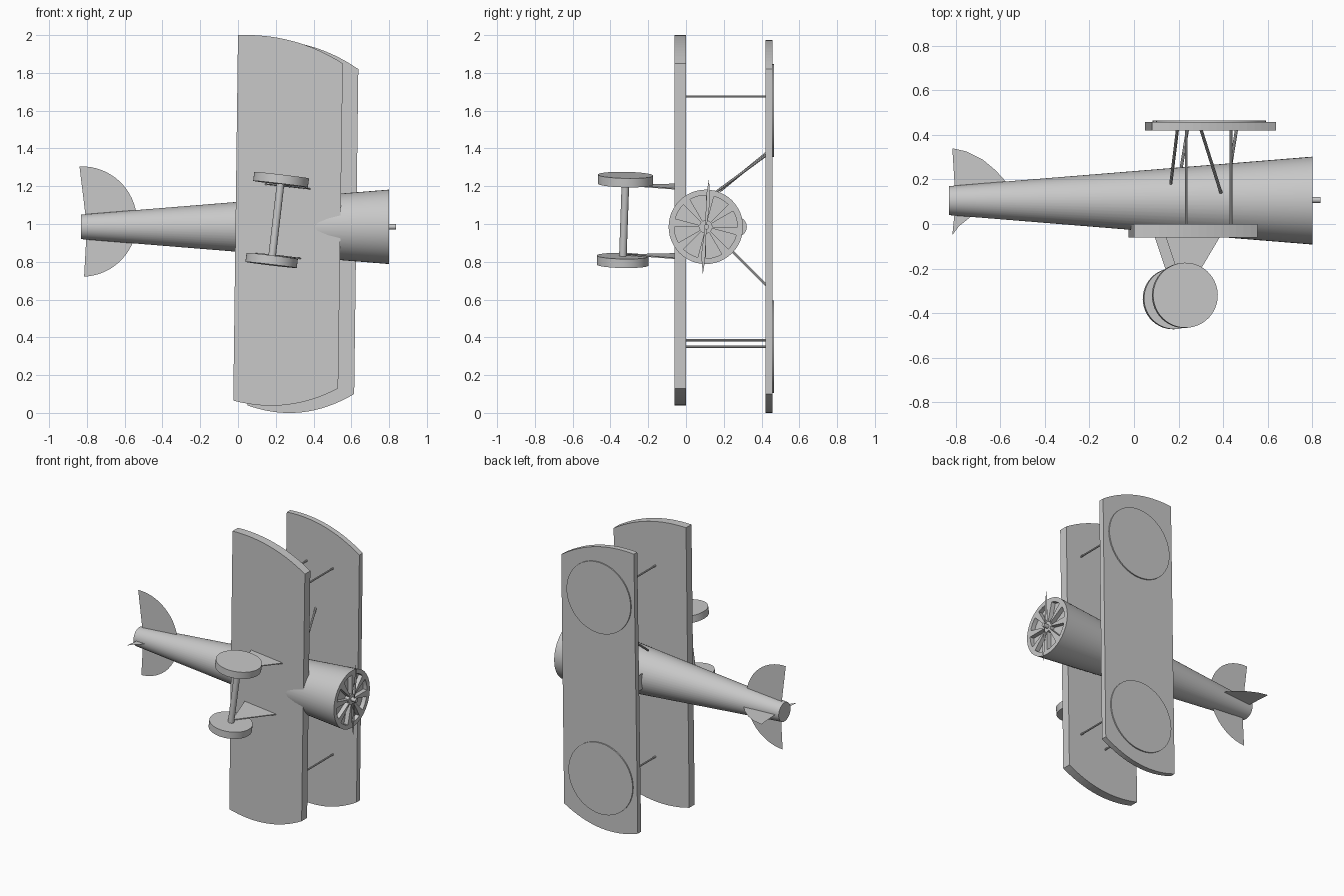
import bpy, bmesh, math
from mathutils import Vector

if "Cube" in bpy.data.objects:
    bpy.data.objects.remove(bpy.data.objects["Cube"])

grey = bpy.data.materials.new("plain_grey")
grey.diffuse_color = (0.58, 0.58, 0.58, 1)
grey.use_nodes = True
grey.node_tree.nodes["Principled BSDF"].inputs["Base Color"].default_value = grey.diffuse_color


def finish(name, bm, smooth=False):
    bmesh.ops.recalc_face_normals(bm, faces=bm.faces)
    me = bpy.data.meshes.new(name)
    bm.to_mesh(me)
    bm.free()
    me.materials.append(grey)
    ob = bpy.data.objects.new(name, me)
    bpy.context.collection.objects.link(ob)
    if smooth:
        bpy.ops.object.select_all(action='DESELECT')
        ob.select_set(True)
        bpy.context.view_layer.objects.active = ob
        bpy.ops.object.shade_smooth_by_angle(angle=math.radians(35))
    return ob


def sheet(name, pts, extrude=None):
    """Flat outline, optionally extruded along a vector."""
    bm = bmesh.new()
    f = bm.faces.new([bm.verts.new(p) for p in pts])
    if extrude:
        r = bmesh.ops.extrude_face_region(bm, geom=[f], use_keep_orig=True)
        vs = [v for v in r["geom"] if isinstance(v, bmesh.types.BMVert)]
        bmesh.ops.translate(bm, verts=vs, vec=extrude)
    return finish(name, bm)


def rod(name, a, b, r, seg=8):
    a, b = Vector(a), Vector(b)
    bm = bmesh.new()
    bmesh.ops.create_cone(bm, cap_ends=True, segments=seg, radius1=r, radius2=r, depth=(b - a).length)
    bm.transform((b - a).to_track_quat('Z', 'Y').to_matrix().to_4x4())
    bmesh.ops.translate(bm, verts=bm.verts, vec=(a + b) / 2)
    return finish(name, bm, True)


def curve(a, m, c, n=16):
    """Points of a smooth bow from a through m to c."""
    a, m, c = Vector(a), Vector(m), Vector(c)
    k = 2 * m - (a + c) / 2
    return [a * (1 - t) ** 2 + k * 2 * t * (1 - t) + c * t * t for t in [i / n for i in range(n + 1)]]


def wing(name, top, bottom, y0, y1):
    pts = [(p.x, y0, p.y) for p in curve(*top) + curve(*bottom)]
    return sheet(name, pts, (0, y1 - y0, 0))


# wings with bowed tips
wing("lower_wing", [(0, 2.0), (.29, 1.968), (.555, 1.85)],
     [(.53, .13), (.26, .043), (-.025, .065)], -.06, 0)
wing("upper_wing", [(.08, 1.97), (.37, 1.945), (.637, 1.82)],
     [(.615, .10), (.335, .003), (.05, .04)], .42, .457)

# round markings on the upper wing
for i, (x, z) in enumerate([(.345, 1.60), (.33, .35)]):
    rod(f"wing_disc_{i}", (x, .456, z), (x, .465, z), .246, 48)

# fuselage: tapered tube with eight pockets in the nose face
CY, CZ, SEG = .105, .985, 48
bm = bmesh.new()
rings = []
for x, r in [(-.83, .065), (.80, .197), (.80, .167), (.80, .035)]:
    rings.append([bm.verts.new((x, CY + r * math.cos(2 * math.pi * i / SEG),
                                CZ + r * math.sin(2 * math.pi * i / SEG))) for i in range(SEG)])
bm.faces.new(rings[0])
bm.faces.new(rings[-1])
wedges = []
for k in range(3):
    for i in range(SEG):
        j = (i + 1) % SEG
        f = bm.faces.new((rings[k][i], rings[k][j], rings[k + 1][j], rings[k + 1][i]))
        if k == 2 and i % 6 < 4:
            wedges.append(f)
r = bmesh.ops.extrude_face_region(bm, geom=wedges)
bmesh.ops.translate(bm, verts=[v for v in r["geom"] if isinstance(v, bmesh.types.BMVert)], vec=(-.03, 0, 0))
bmesh.ops.delete(bm, geom=[f for f in wedges if f.is_valid], context='FACES_ONLY')
finish("fuselage", bm, True)

# propeller shaft and thin blades
rod("propeller_shaft", (.79, CY + .003, CZ), (.836, CY + .003, CZ), .014, 16)
for s in (1, -1):
    sheet(f"propeller_blade_{s}", [(.82, CY + s * dy, CZ + s * dz) for dy, dz in
                                   [(-.004, 0), (.004, 0), (.022, .13), (.022, .18), (.016, .25), (.004, .18)]])

# windshield: rounded pane
sheet("windshield", [(.165, .20, CZ + .055)] +
      [(.165, .265 + .057 * math.sin(a), CZ + .055 * math.cos(a))
       for a in [math.pi * i / 12 for i in range(13)]] + [(.165, .20, CZ - .055)])

# tailplane (half disc) and upright fin
ang = [math.radians(90 - 180 * i / 32 + 2.4) for i in range(33)]
sheet("tailplane", [(-.827 + .292 * math.cos(a), CY, 1.013 + .292 * math.sin(a)) for a in ang] + [(-.80, CY, CZ)])
sheet("tail_fin", [(x, y, CZ) for x, y in
                   [(-.815, .34), (-.75, .325), (-.68, .29), (-.62, .24), (-.57, .185), (-.56, .12),
                    (-.70, .06), (-.745, .022), (-.785, -.01), (-.815, -.05), (-.80, .10)]])

# struts between the wings
for i, (x, z) in enumerate([(.235, 1.675), (.435, 1.675), (.235, .35), (.435, .385)]):
    rod(f"wing_strut_{i}", (x, -.01, z), (x, .43, z), .006)

# struts from fuselage to upper wing
for i, (a, b) in enumerate([((.195, .425, 1.375), (.165, .18, 1.175)), ((.30, .425, 1.365), (.39, .14, 1.155)),
                            ((.24, .425, .675), (.21, .24, .86)), ((.46, .425, .675), (.43, .24, .86))]):
    rod(f"body_strut_{i}", a, b, .007)

# wheels, axle and the triangular legs
axis = Vector((.12, .02, 1)).normalized()
wheels = [(Vector((.228, -.32, 1.235)), .146), (Vector((.178, -.335, .807)), .137)]
for i, (c, r) in enumerate(wheels):
    rod(f"wheel_{i}", c - axis * .024, c + axis * .024, r, 48)
rod("axle", wheels[0][0], wheels[1][0], .02, 24)
for i, (x, z) in enumerate([(.23, 1.2), (.18, .832)]):
    sheet(f"wheel_leg_{i}", [(x - .09, -.05, z + .008), (x + .16, -.05, z - .018), (x, -.32, z + .002)],
          (0, 0, .006))
